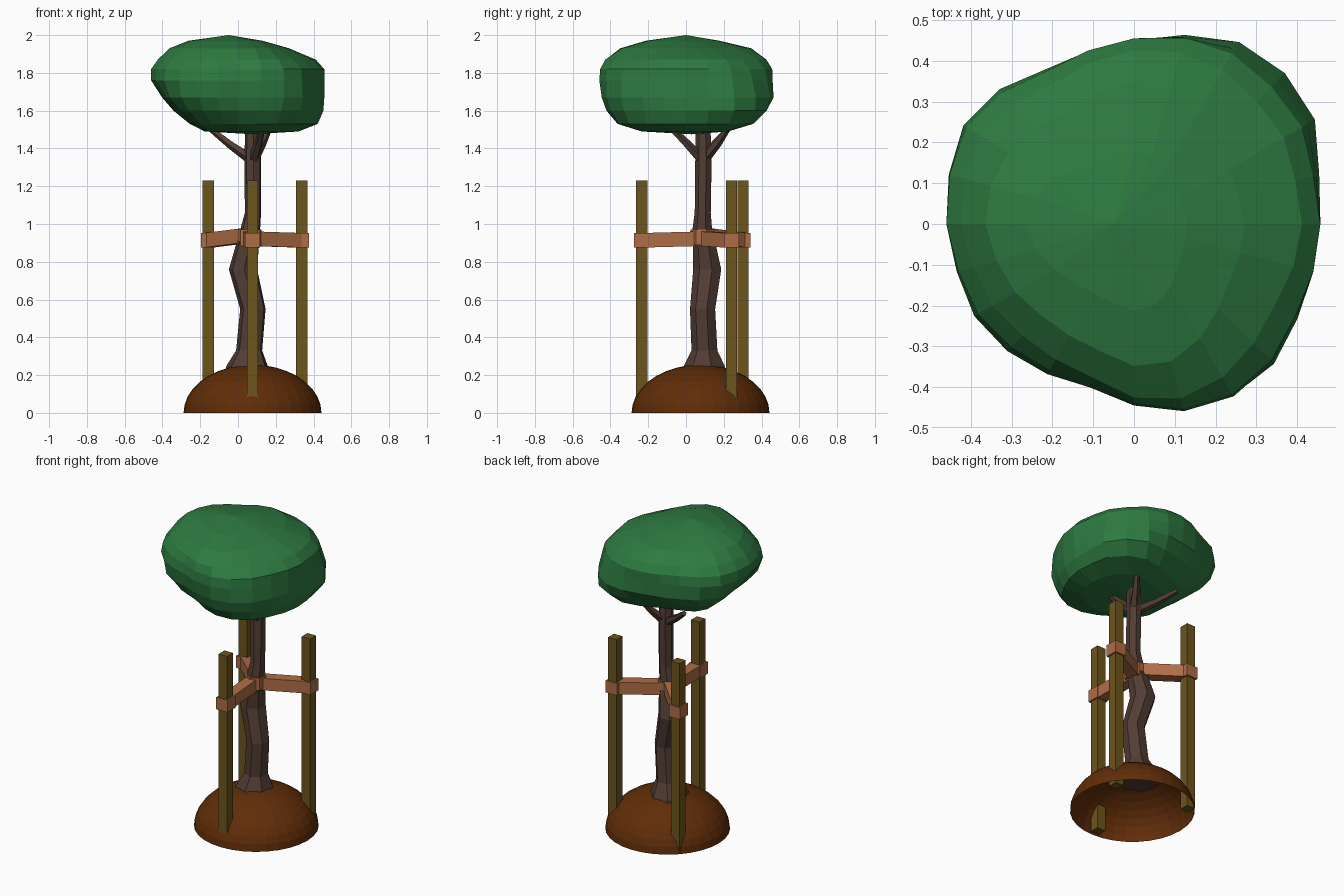
import bpy, bmesh, math
from mathutils import Vector

if "Cube" in bpy.data.objects:
    bpy.data.objects.remove(bpy.data.objects["Cube"])


def material(name, rgb):
    m = bpy.data.materials.new(name)
    m.diffuse_color = (*rgb, 1)
    m.use_nodes = True
    m.node_tree.nodes["Principled BSDF"].inputs["Base Color"].default_value = m.diffuse_color
    return m


LEAF = material("leaf_green", (0.027, 0.195, 0.052))
BARK = material("bark_brown", (0.085, 0.046, 0.034))
SOIL = material("soil_brown", (0.117, 0.026, 0.0025))
WOOD = material("stake_wood", (0.152, 0.09, 0.0125))
STRAP = material("strap_orange", (0.43, 0.155, 0.062))


def finish(name, bm, mat):
    bmesh.ops.recalc_face_normals(bm, faces=bm.faces[:])
    me = bpy.data.meshes.new(name)
    bm.to_mesh(me)
    bm.free()
    me.materials.append(mat)
    ob = bpy.data.objects.new(name, me)
    bpy.context.collection.objects.link(ob)
    return ob


def skin(bm, rings, bottom=None, top=None):
    """Bridge rings of points; close the ends with a pole or a flat cap."""
    vs = [[bm.verts.new(p) for p in ring] for ring in rings]
    n = len(vs[0])
    for a, b in zip(vs, vs[1:]):
        for i in range(n):
            j = (i + 1) % n
            bm.faces.new((a[i], a[j], b[j], b[i]))
    for ring, pole in ((vs[0], bottom), (vs[-1], top)):
        if pole is None:
            bm.faces.new(ring)
        elif pole != "open":
            p = bm.verts.new(pole)
            for i in range(n):
                bm.faces.new((ring[i], ring[(i + 1) % n], p))


def circle(c, r, n, direction=None, phase=0.0):
    q = Vector(direction).to_track_quat('Z', 'Y') if direction else None
    out = []
    for i in range(n):
        a = phase + math.tau * i / n
        v = Vector((r * math.cos(a), r * math.sin(a), 0))
        out.append(Vector(c) + (q @ v if q else v))
    return out


def box(bm, lo, hi):
    (x0, y0, z0), (x1, y1, z1) = lo, hi
    sq = [(x0, y0), (x1, y0), (x1, y1), (x0, y1)]
    skin(bm, [[(x, y, z) for x, y in sq] for z in (z0, z1)])


# Soil mound: open half dome
bm = bmesh.new()
C, R, H = 0.077, 0.365, 0.255
steps = [math.radians(90 * k / 9) for k in range(9)]
skin(bm, [circle((C, C, H * math.sin(t)), R * math.cos(t), 32) for t in steps],
     bottom="open", top=(C, C, H))
finish("soil_mound", bm, SOIL)

# Crooked trunk with flared foot: x, y, z, radius
trunk = [(.05, .10, .20, .125), (.05, .10, .25, .112), (.06, .10, .33, .071),
         (.08, .09, .55, .069), (.028, .115, .76, .077), (.067, .088, .98, .053),
         (.08, .09, 1.06, .044), (.078, .094, 1.35, .045), (.08, .09, 1.56, .04)]
bm = bmesh.new()
skin(bm, [circle((x, y, z), r, 7, phase=0.3) for x, y, z, r in trunk])
finish("trunk", bm, BARK)

# Branches reaching into the crown
branches = {
    "branch_back_left": [(.075, .09, 1.34), (-.04, .15, 1.42), (-.14, .22, 1.50)],
    "branch_front": [(.08, .085, 1.34), (.11, 0, 1.43), (.13, -.09, 1.52)],
    "branch_back_right": [(.085, .10, 1.35), (.13, .17, 1.43), (.17, .23, 1.52)],
}
for name, pts in branches.items():
    rings = []
    for i, p in enumerate(pts):
        a, b = pts[max(i - 1, 0)], pts[min(i + 1, len(pts) - 1)]
        rings.append(circle(p, (.03, .022, .016)[i], 5, Vector(b) - Vector(a)))
    bm = bmesh.new()
    skin(bm, rings)
    finish(name, bm, BARK)

# Stakes run through the mound to the ground, each tied to the trunk
HUB = Vector((.062, .09))
stakes = {"front": (.077, -.235), "right": (.337, .241), "left": (-.157, .302)}
for name, (x, y) in stakes.items():
    bm = bmesh.new()
    box(bm, (x - .03, y - .03, 0), (x + .03, y + .03, 1.23))
    finish("stake_" + name, bm, WOOD)

    bm = bmesh.new()
    box(bm, (x - .04, y - .04, .875), (x + .04, y + .04, .952))
    s = Vector((x, y))
    d = (HUB - s).normalized()
    n = Vector((-d.y, d.x)) * .035
    lift = .025 if name == "left" else .008
    ends = []
    for p, dz in ((s, 0), (HUB - d * .03, lift)):
        ends.append([((p + n * k).x, (p + n * k).y, z + dz)
                     for k, z in ((-1, .875), (1, .875), (1, .952), (-1, .952))])
    skin(bm, ends)
    finish("strap_" + name, bm, STRAP)

# Strap collar round the trunk
bm = bmesh.new()
skin(bm, [circle((HUB.x, HUB.y, z), .066, 7, phase=0.3) for z in (.89, .97)])
finish("strap_collar", bm, STRAP)

# Crown: per height, radius toward E, NE, N, NW, W, SW, S, SE
crown = [
    (1.49, (.32, .28, .18, .20, .17, .19, .22, .28)),
    (1.53, (.42, .43, .30, .30, .24, .29, .34, .42)),
    (1.60, (.45, .50, .39, .40, .32, .38, .41, .46)),
    (1.67, (.455, .505, .45, .45, .39, .44, .44, .48)),
    (1.76, (.455, .48, .455, .46, .455, .455, .46, .475)),
    (1.82, (.455, .46, .46, .45, .455, .44, .455, .47)),
    (1.87, (.41, .41, .43, .41, .42, .40, .44, .41)),
    (1.93, (.27, .27, .35, .33, .36, .33, .36, .29)),
    (1.97, (.13, .13, .18, .19, .26, .21, .22, .15)),
]
# Lumpy plan outline, one radius every 15 degrees from E
outline = [.457, .47, .512, .523, .515, .48, .455, .44, .437, .467, .483, .47,
           .46, .45, .452, .44, .425, .415, .445, .475, .488, .485, .463, .455]


def around(vals, t):
    """Periodic cubic interpolation of the eight radii."""
    i, f = int(t), t - int(t)
    a, b, c, d = (vals[(i + k) % 8] for k in (-1, 0, 1, 2))
    return b + .5 * f * (c - a + f * (2 * a - 5 * b + 4 * c - d + f * (3 * (b - c) + d - a)))


SEG = len(outline)
widest = [max(around(v, i / 3) for _, v in crown) for i in range(SEG)]
bm = bmesh.new()
rings = []
for z, vals in crown:
    ring = []
    for i in range(SEG):
        r = around(vals, i / 3) * outline[i] / widest[i]
        a = math.tau * i / SEG
        ring.append((r * math.cos(a), r * math.sin(a), z))
    rings.append(ring)
skin(bm, rings, bottom=(.08, .03, 1.475), top=(-.05, 0, 2.0))
finish("crown", bm, LEAF)
